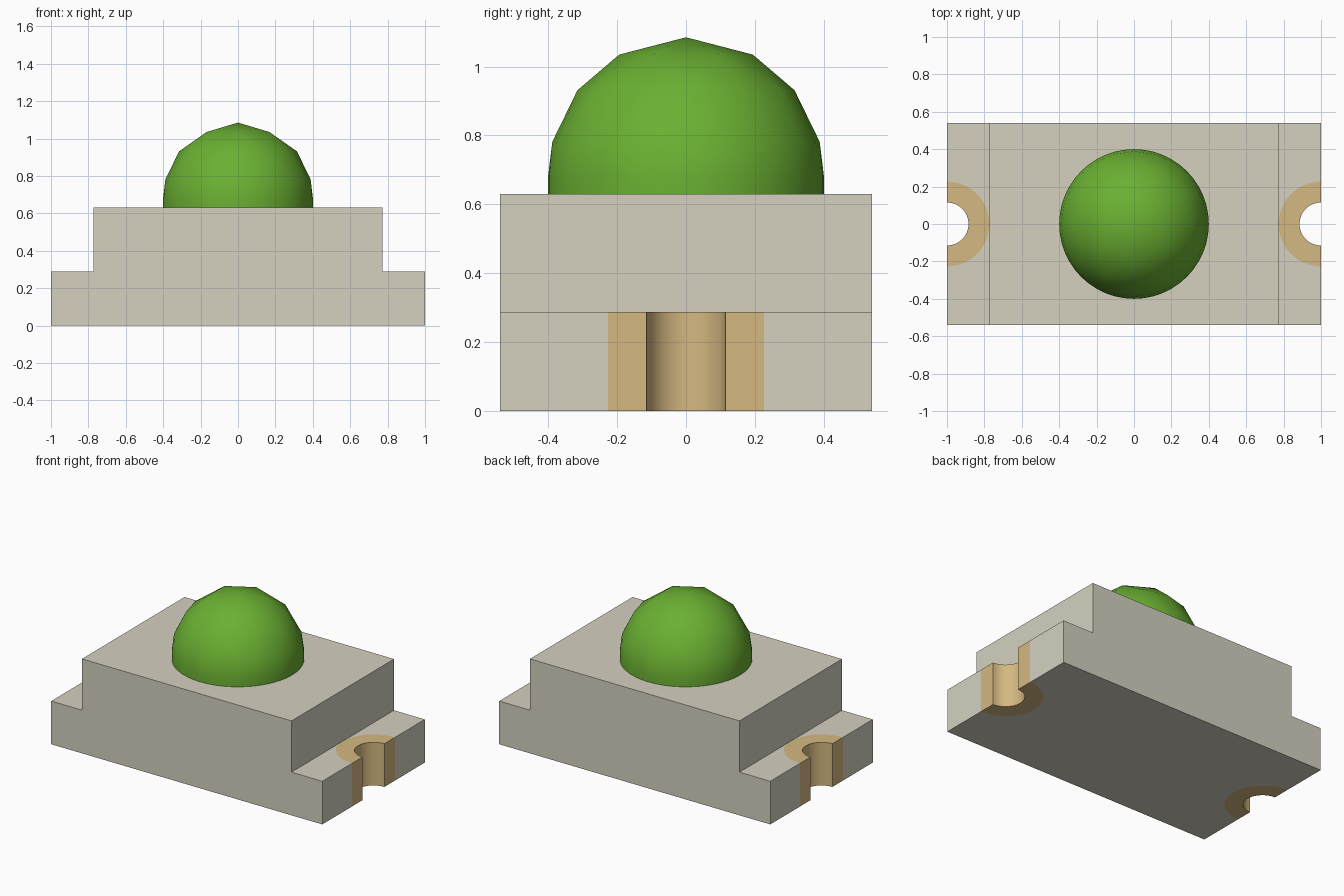
import bpy, bmesh, math

cube = bpy.data.objects.get("Cube")
if cube:
    bpy.data.objects.remove(cube, do_unlink=True)

HALF_Y = 0.54      # half depth of the body
STEP_X = 0.773     # half width of the raised block
STEP_Z = 0.288     # height of the end ledges
TOP_Z = 0.63       # top of the body
PAD_R, BORE_R = 0.228, 0.115
DOME_R, DOME_Z = 0.4, 0.685


def material(name, colour):
    mat = bpy.data.materials.new(name)
    mat.use_nodes = True
    mat.diffuse_color = (*colour, 1)
    mat.node_tree.nodes["Principled BSDF"].inputs["Base Color"].default_value = (*colour, 1)
    return mat


def add_object(name, bm, mat):
    bmesh.ops.recalc_face_normals(bm, faces=bm.faces)
    mesh = bpy.data.meshes.new(name)
    bm.to_mesh(mesh)
    bm.free()
    mesh.materials.append(mat)
    obj = bpy.data.objects.new(name, mesh)
    bpy.context.collection.objects.link(obj)
    return obj


def activate(obj):
    bpy.ops.object.select_all(action='DESELECT')
    obj.select_set(True)
    bpy.context.view_layer.objects.active = obj


def prism(points, offset):
    """Extrude a closed outline along an offset vector."""
    bm = bmesh.new()
    face = bm.faces.new([bm.verts.new(p) for p in points])
    new = bmesh.ops.extrude_face_region(bm, geom=[face])["geom"]
    bmesh.ops.translate(bm, vec=offset, verts=[v for v in new if isinstance(v, bmesh.types.BMVert)])
    return bm


def smooth(obj, degrees):
    activate(obj)
    bpy.ops.object.shade_smooth_by_angle(angle=math.radians(degrees))


def arc(radius, side, steps=24):
    """Half circle on the end face, bulging towards the middle of the body."""
    return [(side * (1 - radius * math.sin(math.pi * i / steps)),
             radius * math.cos(math.pi * i / steps)) for i in range(steps + 1)]


grey = material("warm_grey_plastic", (0.66, 0.64, 0.53))
tan = material("tan_metal", (0.66, 0.48, 0.22))
green = material("green_lens", (0.145, 0.434, 0.032))

# Stepped body
half = [(1, 0), (1, STEP_Z), (STEP_X, STEP_Z), (STEP_X, TOP_Z)]
outline = half + [(-x, z) for x, z in reversed(half)]
body = add_object("body", prism([(x, -HALF_Y, z) for x, z in outline], (0, 2 * HALF_Y, 0)), grey)

for side, label in ((1, "left"), (-1, "right")):
    # Round notch in the end of the body
    notch = [(side * 1.1, -PAD_R + 0.001), (side * 1.1, PAD_R - 0.001)] + arc(PAD_R - 0.001, side)
    cutter = add_object("notch_cutter", prism([(x, y, -0.1) for x, y in notch],
                                              (0, 0, STEP_Z + 0.11)), grey)
    cutter.hide_render = True
    cut = body.modifiers.new("notch", 'BOOLEAN')
    cut.operation, cut.solver, cut.object = 'DIFFERENCE', 'EXACT', cutter
    activate(body)
    bpy.ops.object.modifier_apply(modifier=cut.name)
    bpy.data.objects.remove(cutter, do_unlink=True)

    # Half ring contact filling the notch, built as a strip of quads
    bm = bmesh.new()
    outer, inner = arc(PAD_R - 0.001, side), arc(BORE_R, side)
    rows = [[bm.verts.new((x, y, z)) for x, y, z in
             ((*o, 0), (*o, STEP_Z), (*i, STEP_Z), (*i, 0))] for o, i in zip(outer, inner)]
    for a, b in zip(rows, rows[1:]):
        for k in range(4):
            bm.faces.new((a[k], a[(k + 1) % 4], b[(k + 1) % 4], b[k]))
    bm.faces.new(rows[0])
    bm.faces.new(rows[-1])
    smooth(add_object(label + "_contact", bm, tan), 30)

# Faceted dome lens: rings get coarser towards the tip
bm = bmesh.new()
rings = [(DOME_R, TOP_Z, 48)]
for degrees, count in ((0, 48), (14, 24), (38, 12), (61, 6), (90, 1)):
    a = math.radians(degrees)
    rings.append((DOME_R * math.cos(a), DOME_Z + DOME_R * math.sin(a), count))
for r, z, count in rings:
    for i in range(count):
        t = math.tau * i / count + math.pi / 2
        bm.verts.new((r * math.cos(t), r * math.sin(t), z))
bmesh.ops.convex_hull(bm, input=bm.verts)
hidden = [f for f in bm.faces if all(v.co.z < TOP_Z + 0.001 for v in f.verts)]
bmesh.ops.delete(bm, geom=hidden, context='FACES')
smooth(add_object("dome_lens", bm, green), 35)
